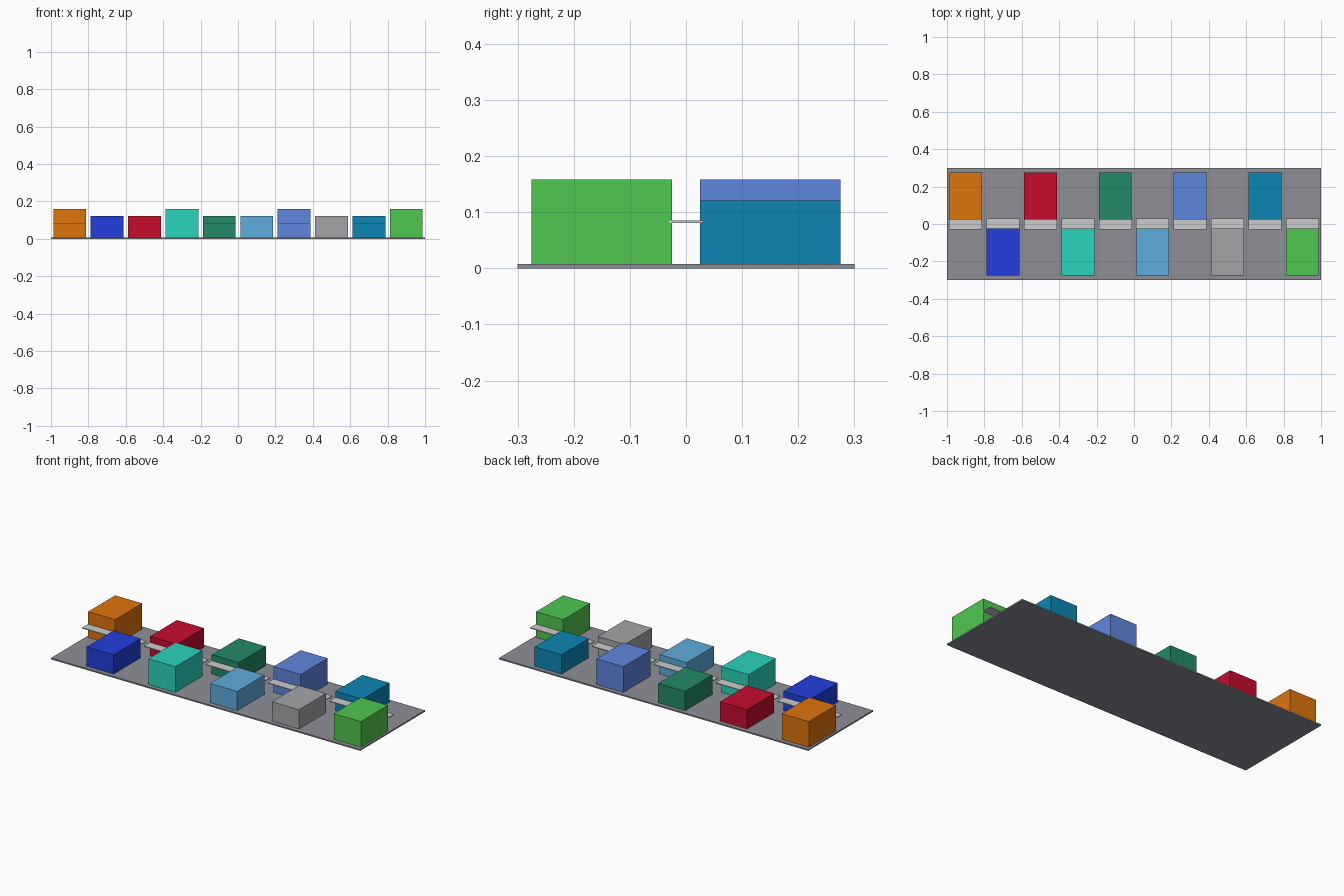
import bpy

if "Cube" in bpy.data.objects:
    bpy.data.objects.remove(bpy.data.objects["Cube"])

BASE_TOP = 0.008
SPACING = 0.2


def linear(c):
    c /= 255
    return c / 12.92 if c <= 0.04045 else ((c + 0.055) / 1.055) ** 2.4


def material(name, rgb):
    mat = bpy.data.materials.new(name)
    mat.diffuse_color = (*[linear(c) for c in rgb], 1)
    mat.use_nodes = True
    mat.node_tree.nodes["Principled BSDF"].inputs["Base Color"].default_value = mat.diffuse_color
    return mat


def box(name, x, y, z, mat=None):
    """Box spanning the (min, max) pairs x, y and z."""
    bpy.ops.mesh.primitive_cube_add(size=1, location=[sum(r) / 2 for r in (x, y, z)])
    ob = bpy.context.object
    ob.name = name
    ob.scale = [r[1] - r[0] for r in (x, y, z)]
    bpy.ops.object.transform_apply(location=False, rotation=False, scale=True)
    if mat:
        ob.data.materials.append(mat)
    return ob


# Ground slab
box("ground_slab", (-1, 1), (-0.3, 0.3), (0, BASE_TOP), material("slab_grey", (141, 144, 151)))

# Blocks staggered either side of the walkway: colour name, colour, tall or low
BLOCKS = [
    ("orange", (223, 117, 13), True),
    ("blue", (33, 62, 221), False),
    ("red", (200, 12, 46), False),
    ("turquoise", (42, 213, 188), True),
    ("dark_green", (36, 138, 104), False),
    ("sky_blue", (95, 172, 222), False),
    ("periwinkle", (95, 134, 222), True),
    ("silver", (162, 165, 167), False),
    ("ocean_blue", (13, 134, 182), False),
    ("green", (80, 199, 80), True),
]

for i, (name, rgb, tall) in enumerate(BLOCKS):
    x = -0.9 + i * SPACING
    y = (0.025, 0.275) if i % 2 == 0 else (-0.275, -0.025)
    top = BASE_TOP + (0.15 if tall else 0.1125)
    box(f"block_{name}", (x - 0.0875, x + 0.0875), y, (BASE_TOP, top), material(name, rgb))
    # Thin walkway plate in front of each block
    box(f"walkway_plate_{i + 1}", (x - 0.088, x + 0.088), (-0.03, 0.03), (0.0805, 0.0855))
